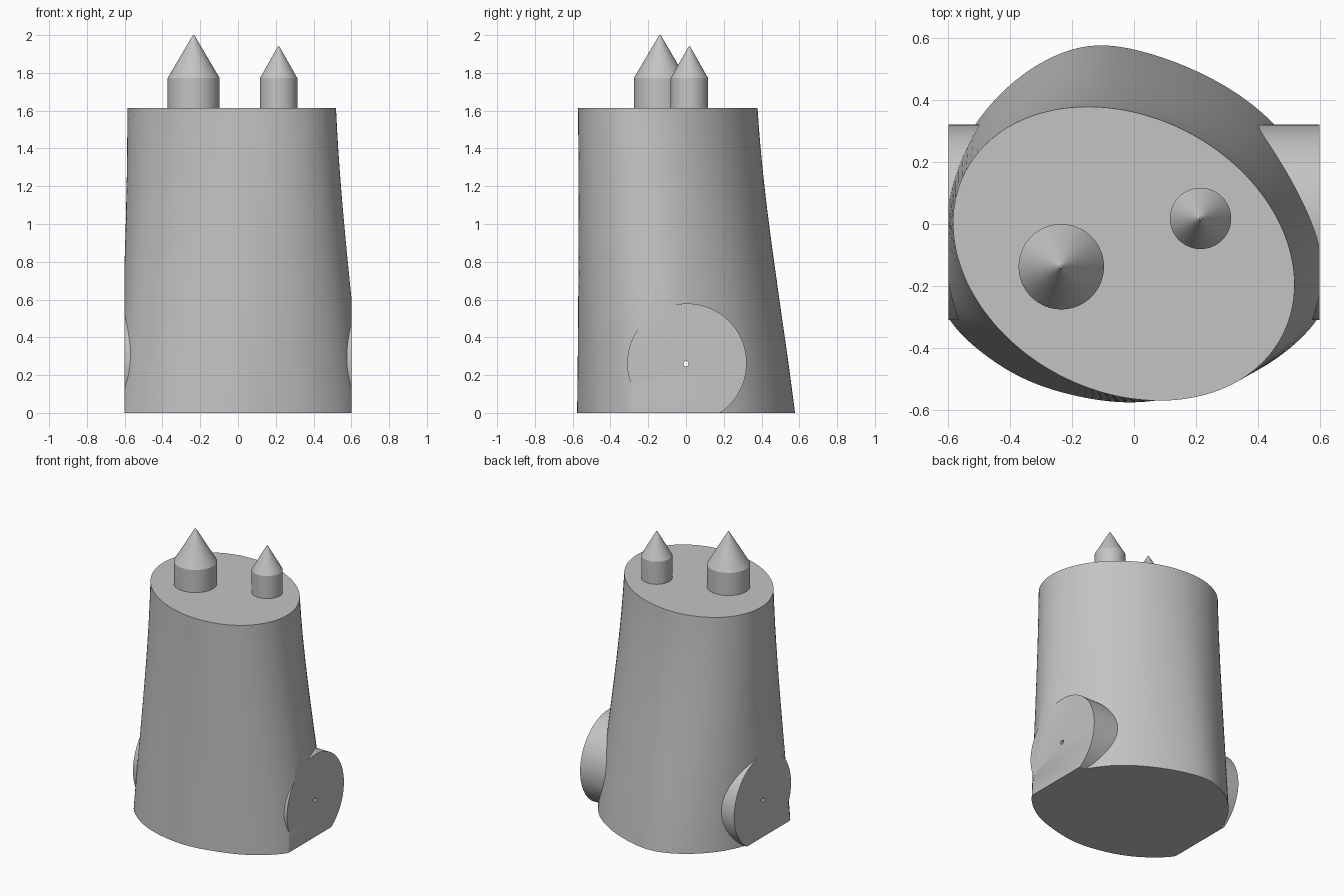
import bpy
import bmesh
from math import cos, sin, atan2, sqrt, pi
from mathutils import Vector, Matrix

cube = bpy.data.objects.get("Cube")
if cube:
    bpy.data.objects.remove(cube, do_unlink=True)

grey = bpy.data.materials.new("plain_grey")
grey.use_nodes = True
grey.diffuse_color = (0.55, 0.55, 0.55, 1)
grey.node_tree.nodes["Principled BSDF"].inputs["Base Color"].default_value = (0.55, 0.55, 0.55, 1)

HEIGHT = 1.613
HALF_WIDTH = 0.6


def make_object(name, bm):
    bmesh.ops.recalc_face_normals(bm, faces=bm.faces)
    mesh = bpy.data.meshes.new(name)
    bm.to_mesh(mesh)
    bm.free()
    mesh.materials.append(grey)
    obj = bpy.data.objects.new(name, mesh)
    bpy.context.collection.objects.link(obj)
    return obj


def loft(name, rings):
    """Skin a list of equal rings and cap both ends."""
    bm = bmesh.new()
    loops = [[bm.verts.new(p) for p in ring] for ring in rings]
    n = len(loops[0])
    for low, high in zip(loops, loops[1:]):
        for i in range(n):
            j = (i + 1) % n
            bm.faces.new((low[i], low[j], high[j], high[i]))
    bm.faces.new(loops[0])
    bm.faces.new(loops[-1])
    return make_object(name, bm)


def rod(name, radius, y, z):
    """Cylinder lying along x, longer than the body is wide."""
    bm = bmesh.new()
    bmesh.ops.create_cone(bm, cap_ends=True, segments=96, radius1=radius,
                          radius2=radius, depth=1.5,
                          matrix=Matrix.Translation((0, y, z)) @ Matrix.Rotation(pi / 2, 4, 'Y'))
    return make_object(name, bm)


def smooth(obj):
    bpy.ops.object.select_all(action='DESELECT')
    obj.select_set(True)
    bpy.context.view_layer.objects.active = obj
    bpy.ops.object.shade_smooth_by_angle(angle=0.5)


def boolean(obj, tool, operation):
    mod = obj.modifiers.new(operation.lower(), 'BOOLEAN')
    mod.operation = operation
    mod.solver = 'EXACT'
    mod.object = tool
    bpy.ops.object.select_all(action='DESELECT')
    obj.select_set(True)
    bpy.context.view_layer.objects.active = obj
    bpy.ops.object.modifier_apply(modifier=mod.name)
    bpy.data.objects.remove(tool, do_unlink=True)


# Foot outline: a smooth closed curve through a few points
foot = [Vector(p) for p in (
    (0.03, -0.575), (0.3, -0.515), (0.48, -0.42), (0.61, -0.28), (0.66, -0.1),
    (0.6, 0.1), (0.44, 0.335), (0.2, 0.495), (-0.09, 0.577), (-0.31, 0.515),
    (-0.5, 0.34), (-0.61, 0.1), (-0.645, -0.12), (-0.595, -0.31), (-0.42, -0.465),
    (-0.21, -0.55))]


def closed_curve(points, steps):
    out = []
    n = len(points)
    for i in range(n):
        a, b, c, d = (points[(i + k) % n] for k in (-1, 0, 1, 2))
        for s in range(steps):
            t = s / steps
            out.append(0.5 * (2 * b + (c - a) * t + (2 * a - 5 * b + 4 * c - d) * t ** 2
                              + (3 * b - a - 3 * c + d) * t ** 3))
    return out


def top_point(p):
    """Point on the tilted top ellipse in the same direction as p."""
    a, b, tilt = 0.552, 0.475, -0.21
    ang = atan2(p.y, p.x)
    u, v = cos(ang) / a, sin(ang) / b
    r = sqrt((1 - tilt ** 2) / (u * u + v * v - 2 * tilt * u * v))
    return Vector((-0.033 + r * cos(ang), -0.096 + r * sin(ang)))


# Body: foot outline blending into the smaller top ellipse
low = closed_curve(foot, 8)
high = [top_point(p) for p in low]
rings = []
for k in range(-1, 25):
    t = k / 24
    f = t + 0.5 * t * t * (1 - t)
    rings.append([(*p.lerp(q, f), t * HEIGHT) for p, q in zip(low, high)])
body = loft("body", rings)

# Side bosses with a fine bore through them
boolean(body, rod("boss", 0.316, 0.005, 0.263), 'UNION')
boolean(body, rod("bore", 0.014, 0.0, 0.26), 'DIFFERENCE')

# Trim flat at both sides and underneath
bm = bmesh.new()
bmesh.ops.create_cube(bm, size=2)
bmesh.ops.transform(bm, verts=bm.verts,
                    matrix=Matrix.Translation((0, 0, 1)) @ Matrix.Diagonal((HALF_WIDTH, 1, 1, 1)))
boolean(body, make_object("trim_box", bm), 'INTERSECT')
smooth(body)


# Pointed pegs on the top face
def peg(name, x, y, radius, tip):
    def ring(r, z):
        return [(x + r * cos(i * pi / 32), y + r * sin(i * pi / 32), z) for i in range(64)]
    smooth(loft(name, [ring(radius, HEIGHT - 0.01), ring(radius, 1.772), ring(0.004, tip)]))


peg("large_peg", -0.235, -0.138, 0.138, 2.0)
peg("small_peg", 0.215, 0.018, 0.099, 1.94)
